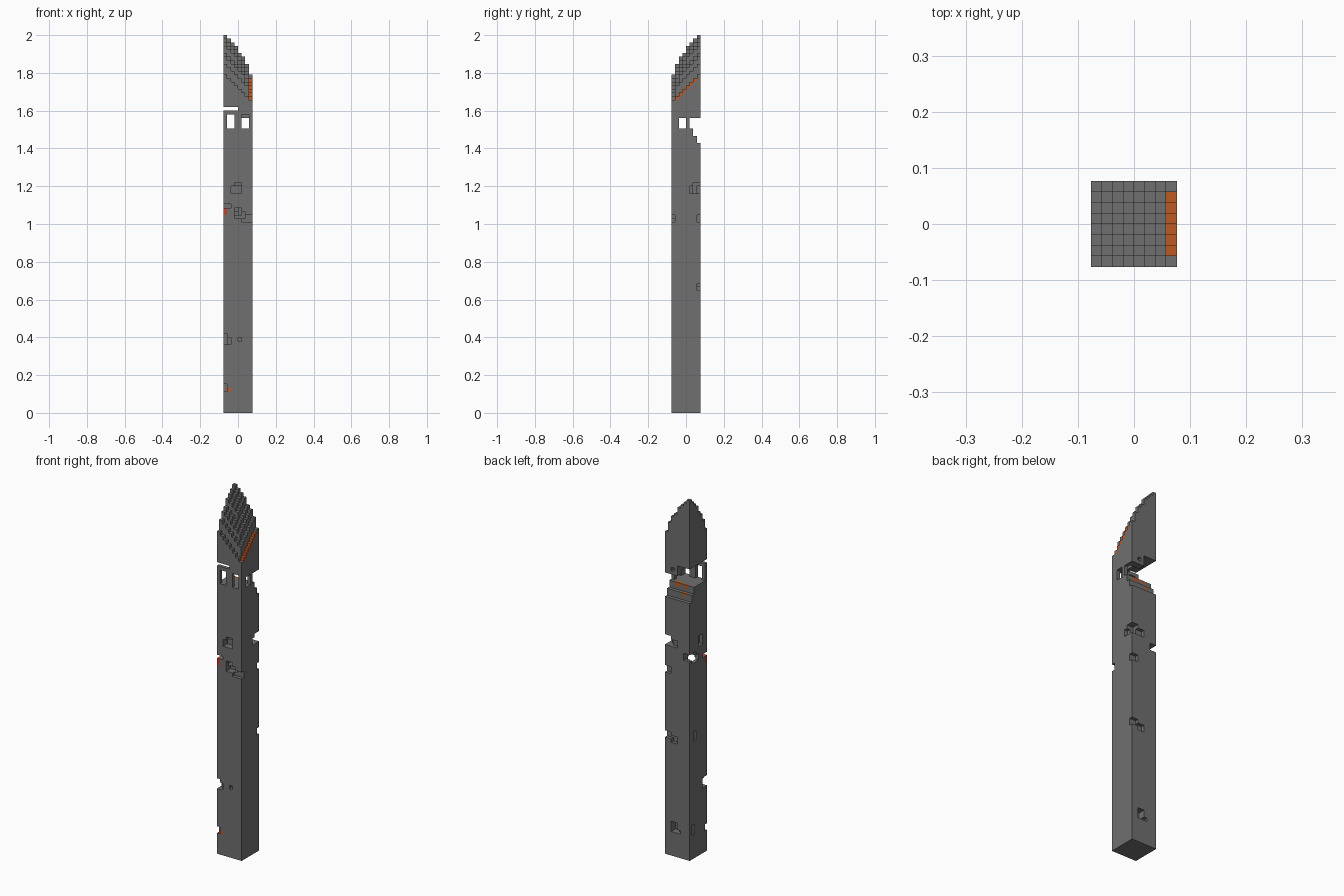
import bpy
import bmesh
from mathutils import Vector

default_cube = bpy.data.objects.get("Cube")
if default_cube:
    bpy.data.objects.remove(default_cube, do_unlink=True)

SIDE = 8
LEVELS = 105
UNIT = 2 / LEVELS


def make_material(name, colour):
    material = bpy.data.materials.new(name)
    material.use_nodes = True
    material.diffuse_color = colour
    shader = material.node_tree.nodes["Principled BSDF"]
    shader.inputs["Base Color"].default_value = colour
    shader.inputs["Roughness"].default_value = 0.9
    return material


materials = [
    make_material("stone grey", (0.16, 0.16, 0.16, 1)),
    make_material("burnt orange", (0.51, 0.10, 0.017, 1)),
    make_material("ember red", (0.50, 0.06, 0.03, 1)),
]
GREY, ORANGE, RED = range(len(materials))


def block(x, y, z):
    """Cells in a box given as inclusive ranges."""
    return {(i, j, k)
            for i in range(x[0], x[1] + 1)
            for j in range(y[0], y[1] + 1)
            for k in range(z[0], z[1] + 1)}


# Stepped roof: highest at the back right corner, falling both ways
DROP = [0, 1, 2, 3, 5, 6, 8, 11]


def roof_height(i, j):
    v = SIDE - 1 - j
    return LEVELS - max(DROP[i] + v, i + DROP[v])


solid = {(i, j, k)
         for i in range(SIDE) for j in range(SIDE)
         for k in range(roof_height(i, j))}

# Open chamber, with a slit under the right half of the roof
solid -= block((0, 7), (1, 7), (79, 81))
solid -= block((0, 6), (1, 5), (82, 82))
solid -= block((0, 3), (0, 7), (82, 84))
solid -= block((5, 5), (0, 7), (83, 83))

# Floor stepping down to the broken back wall
solid -= block((0, 7), (7, 7), (75, 78))
solid -= block((0, 7), (6, 6), (77, 78))

# Window walls at the front and left
solid |= block((0, 7), (0, 0), (79, 83))
solid |= block((7, 7), (0, 4), (79, 82))
for start in (1, 5):
    solid -= block((start, start + 1), (0, 0), (79, 82))
solid -= block((7, 7), (2, 3), (79, 81))

# Sloping tunnel from the right face down to the front
entry, exit_point = Vector((0, 5.5, 58)), Vector((4.5, 0, 54.5))
for step in range(21):
    centre = entry.lerp(exit_point, step / 20)
    solid = {c for c in solid if (Vector(c) - centre).length > 1.5}

# Chips knocked out of the faces and corners
chips = [
    # front
    ((2, 4), (0, 1), (61, 62)),
    ((3, 4), (0, 0), (63, 63)),
    ((0, 1), (0, 1), (57, 57)),
    ((5, 6), (0, 0), (53, 54)),
    ((7, 7), (0, 0), (53, 54)),
    ((0, 0), (0, 1), (19, 21)),
    ((1, 1), (0, 0), (19, 20)),
    ((4, 4), (0, 0), (20, 20)),
    ((0, 0), (0, 0), (6, 7)),
    # back left corner
    ((6, 7), (6, 7), (61, 63)),
    ((7, 7), (5, 5), (61, 62)),
    ((4, 5), (7, 7), (61, 62)),
    ((6, 7), (7, 7), (53, 54)),
    ((6, 7), (7, 7), (34, 35)),
    ((4, 5), (7, 7), (33, 34)),
    # back
    ((4, 5), (6, 7), (7, 9)),
    ((3, 3), (7, 7), (7, 7)),
    ((0, 1), (7, 7), (58, 59)),
    # right
    ((0, 0), (2, 3), (61, 63)),
    ((0, 0), (5, 5), (34, 36)),
    ((0, 0), (6, 6), (7, 9)),
]
for chip in chips:
    solid -= block(*chip)

# Coloured cells: roof edging, embers on the floor and in the chips
paint = {(7, j, roof_height(7, j) - 1): ORANGE for j in range(1, 7)}
for cell in ((5, 5, 78), (4, 5, 78), (2, 5, 78), (2, 6, 76), (1, 0, 6)):
    paint[cell] = ORANGE
for cell in ((0, 0, 55), (0, 0, 56)):
    paint[cell] = RED
solid |= set(paint)

DIRECTIONS = [Vector(d) for d in
              ((1, 0, 0), (-1, 0, 0), (0, 1, 0),
               (0, -1, 0), (0, 0, 1), (0, 0, -1))]


def build_part(name, low, high):
    """Outer skin of the cells between two levels, flat areas merged."""
    mesh = bpy.data.meshes.new(name)
    bm = bmesh.new()
    origin = Vector((SIDE / 2, SIDE / 2, 0))
    for cell in sorted(solid):
        if not low <= cell[2] < high:
            continue
        centre = Vector(cell) + Vector((0.5, 0.5, 0.5)) - origin
        for n in DIRECTIONS:
            if tuple(int(a + b) for a, b in zip(cell, n)) in solid:
                continue
            u = Vector((n.y, n.z, n.x))
            v = n.cross(u)
            corners = [centre + (n + a * u + b * v) / 2
                       for a, b in ((-1, -1), (1, -1), (1, 1), (-1, 1))]
            face = bm.faces.new([bm.verts.new(p * UNIT) for p in corners])
            face.material_index = paint.get(cell, GREY)
    bmesh.ops.remove_doubles(bm, verts=bm.verts, dist=UNIT / 100)
    bmesh.ops.dissolve_limit(bm, angle_limit=0.01, verts=bm.verts,
                             edges=bm.edges, delimit={'MATERIAL'})
    bm.to_mesh(mesh)
    bm.free()
    for material in materials:
        mesh.materials.append(material)
    part = bpy.data.objects.new(name, mesh)
    bpy.context.collection.objects.link(part)
    return part


build_part("tower_shaft", 0, 79)
build_part("window_chamber", 79, 85)
build_part("stepped_roof", 85, LEVELS)
